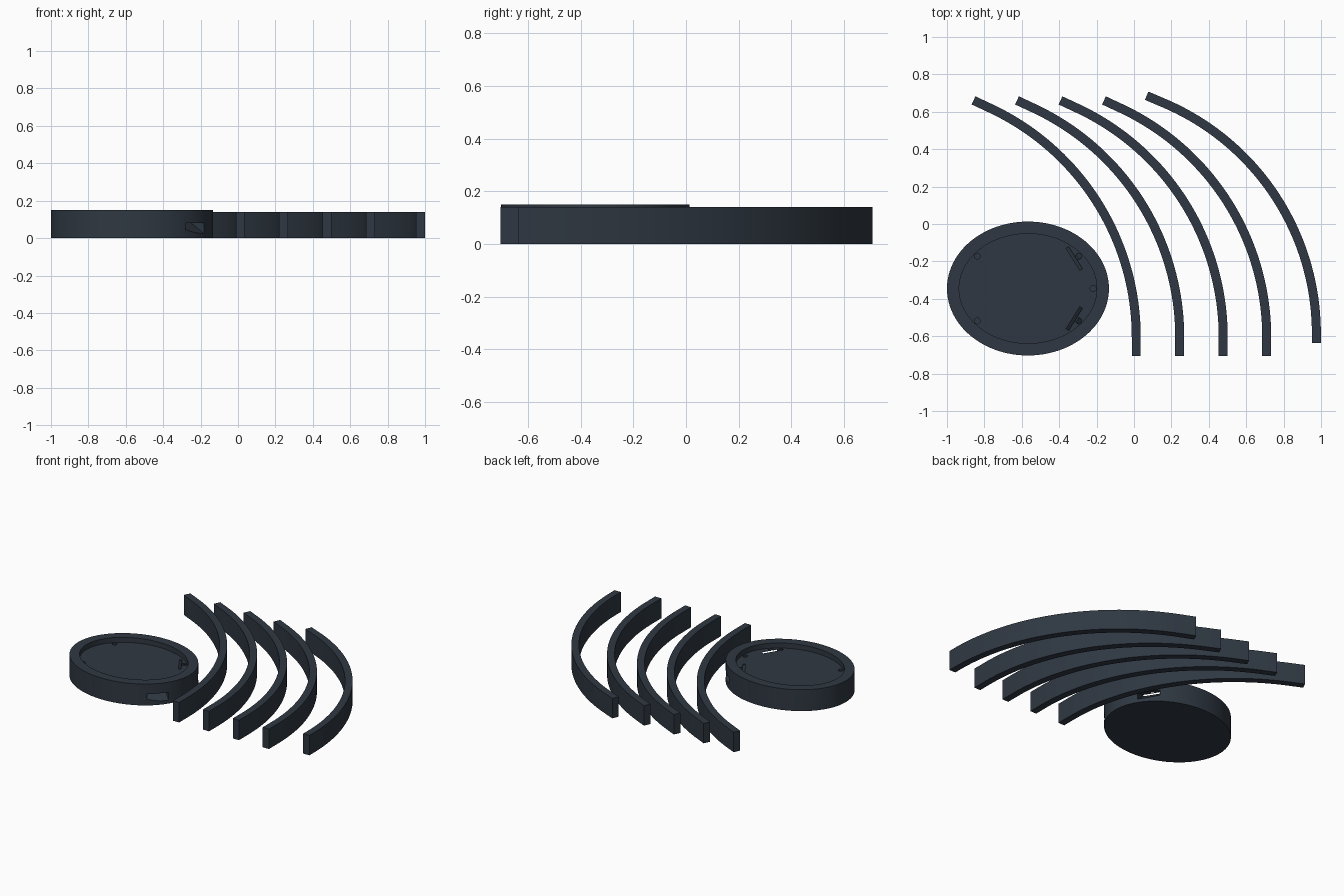
import bpy, bmesh
from math import sin, cos, pi, radians
from mathutils import Vector, Matrix

if "Cube" in bpy.data.objects:
    bpy.data.objects.remove(bpy.data.objects["Cube"])

slate = bpy.data.materials.new("dark slate")
slate.use_nodes = True
slate.diffuse_color = (0.028, 0.039, 0.054, 1)
slate.node_tree.nodes["Principled BSDF"].inputs["Base Color"].default_value = slate.diffuse_color


def prism(name, outline, depth, matrix=Matrix()):
    """Extrude a flat outline along local z, then place it."""
    bm = bmesh.new()
    face = bm.faces.new([bm.verts.new((p[0], p[1], 0)) for p in outline])
    top = bmesh.ops.extrude_face_region(bm, geom=[face])["geom"]
    bmesh.ops.translate(bm, vec=(0, 0, depth),
                        verts=[v for v in top if isinstance(v, bmesh.types.BMVert)])
    bm.transform(matrix)
    bmesh.ops.recalc_face_normals(bm, faces=bm.faces)
    mesh = bpy.data.meshes.new(name)
    bm.to_mesh(mesh)
    bm.free()
    mesh.materials.append(slate)
    obj = bpy.data.objects.new(name, mesh)
    bpy.context.collection.objects.link(obj)
    return obj


def select(obj):
    bpy.ops.object.select_all(action="DESELECT")
    obj.select_set(True)
    bpy.context.view_layer.objects.active = obj


def cut(obj, cutter):
    select(obj)
    mod = obj.modifiers.new("cut", "BOOLEAN")
    mod.operation = "DIFFERENCE"
    mod.solver = "EXACT"
    mod.object = cutter
    bpy.ops.object.modifier_apply(modifier=mod.name)
    bpy.data.objects.remove(cutter)


def smooth(obj):
    select(obj)
    bpy.ops.object.shade_smooth_by_angle(angle=radians(30))


def ellipse(rx, ry, count):
    return [(rx * cos(2 * pi * i / count), ry * sin(2 * pi * i / count)) for i in range(count)]


# Oval base with a recessed top
CENTRE = Vector((-0.567, -0.345, 0))
FLOOR = 0.115


def at(x, y, z):
    return Matrix.Translation(CENTRE + Vector((x, y, z)))


base = prism("oval_base", ellipse(0.433, 0.358, 96), 0.15, at(0, 0, 0))
cut(base, prism("recess_cutter", ellipse(0.368, 0.293, 96), 0.1, at(0, 0, FLOOR)))

# Small round holes in the recessed floor
holes = [(sx * 0.271, sy * 0.173) for sx in (-1, 1) for sy in (-1, 1)] + [(0.348, 0)]
for x, y in holes:
    cut(base, prism("hole_cutter", ellipse(0.016, 0.016, 16), 0.1, at(x, y, FLOOR - 0.02)))

# Sloping strap channels from the side wall up to thin slits in the floor
channel = [(0, 0.12), (0.012, 0.12), (0.11, 0.08), (0.3, 0.08), (0.3, 0.02), (0.14, 0.02)]
for sx in (-1, 1):
    for sy in (-1, 1):
        out = Vector((sx * 0.85, sy * 0.53, 0)).normalized()
        up = Vector((0, 0, 1))
        side = out.cross(up)
        turn = Matrix((out, up, side)).transposed().to_4x4()
        start = Vector((sx * 0.234, sy * 0.152, 0)) - side * 0.07
        cut(base, prism("channel_cutter", channel, 0.14, at(*start) @ turn))
smooth(base)


# Curved ribs: straight foot, circular sweep, straight tip
def rib(name, x, y, foot, radius, sweep, tip=0.1, half=0.024, steps=40):
    path = [(Vector((x, y)), 0)]
    for i in range(steps + 1):
        a = radians(sweep) * i / steps
        path.append((Vector((x - radius * (1 - cos(a)), y + foot + radius * sin(a))), a))
    path.append((path[-1][0] + tip * Vector((-sin(a), cos(a))), a))
    outer = [p + half * Vector((cos(a), sin(a))) for p, a in path]
    inner = [p - half * Vector((cos(a), sin(a))) for p, a in path]
    smooth(prism(name, outer + inner[::-1], 0.14))


for i in range(4):
    rib(f"curved_rib_{i + 1}", 0.012 + 0.2325 * i, -0.705, 0.1, 1.35, 65)
rib("curved_rib_5", 0.975, -0.635, 0.05, 1.338, 67)
